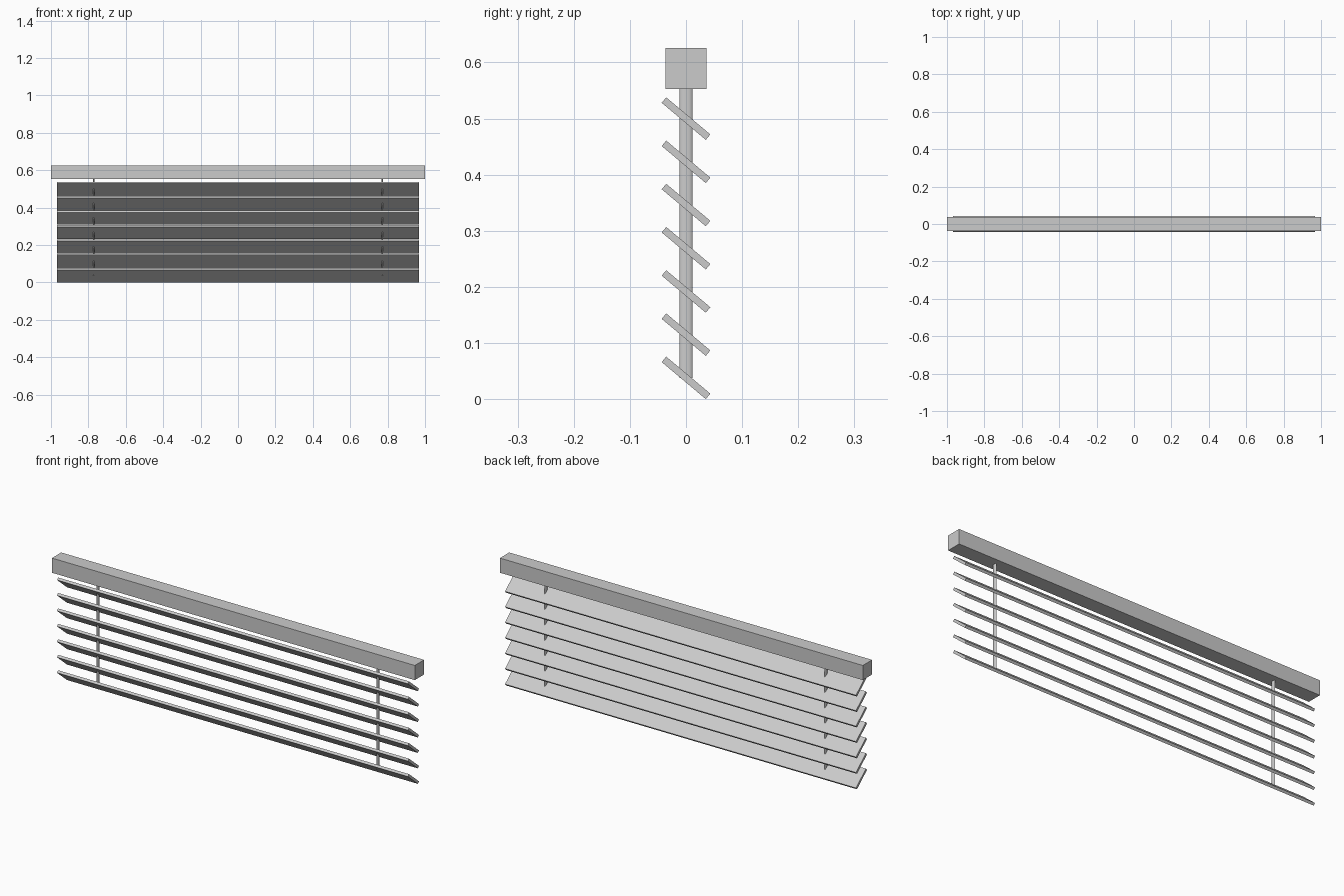
import bpy
import math

cube = bpy.data.objects.get("Cube")
if cube:
    bpy.data.objects.remove(cube, do_unlink=True)

# Single light grey finish
grey = bpy.data.materials.new("light_grey")
grey.use_nodes = True
colour = (0.6, 0.6, 0.6, 1)
grey.diffuse_color = colour
grey.node_tree.nodes["Principled BSDF"].inputs["Base Color"].default_value = colour


def finish(name, size, tilt=0):
    """Name, scale and colour the newly added primitive."""
    obj = bpy.context.object
    obj.name = name
    obj.scale = size
    bpy.ops.object.transform_apply(location=False, rotation=False, scale=True)
    obj.rotation_euler.x = tilt
    obj.data.materials.append(grey)
    return obj


# Head rail
RAIL_BOTTOM, RAIL_TOP = 0.553, 0.626
bpy.ops.mesh.primitive_cube_add(size=1, location=(0, 0, (RAIL_BOTTOM + RAIL_TOP) / 2))
finish("head_rail", (2, 0.073, RAIL_TOP - RAIL_BOTTOM))

# Tilted slats, high at the front
FIRST, STEP = 0.0378, 0.077
for i in range(7):
    bpy.ops.mesh.primitive_cube_add(size=1, location=(0, 0, FIRST + i * STEP))
    finish(f"slat_{i + 1}", (1.934, 0.1026, 0.0126), math.radians(-40))

# Flattened ladder cords, from the lowest slat to the rail
for side, x in (("left", 0.772), ("right", -0.772)):
    bpy.ops.mesh.primitive_cylinder_add(
        vertices=12, radius=1, depth=1, location=(x, 0, (FIRST + RAIL_BOTTOM) / 2))
    finish(f"{side}_cord", (0.004, 0.0116, RAIL_BOTTOM - FIRST))
    bpy.ops.object.shade_smooth_by_angle(angle=math.radians(40))
